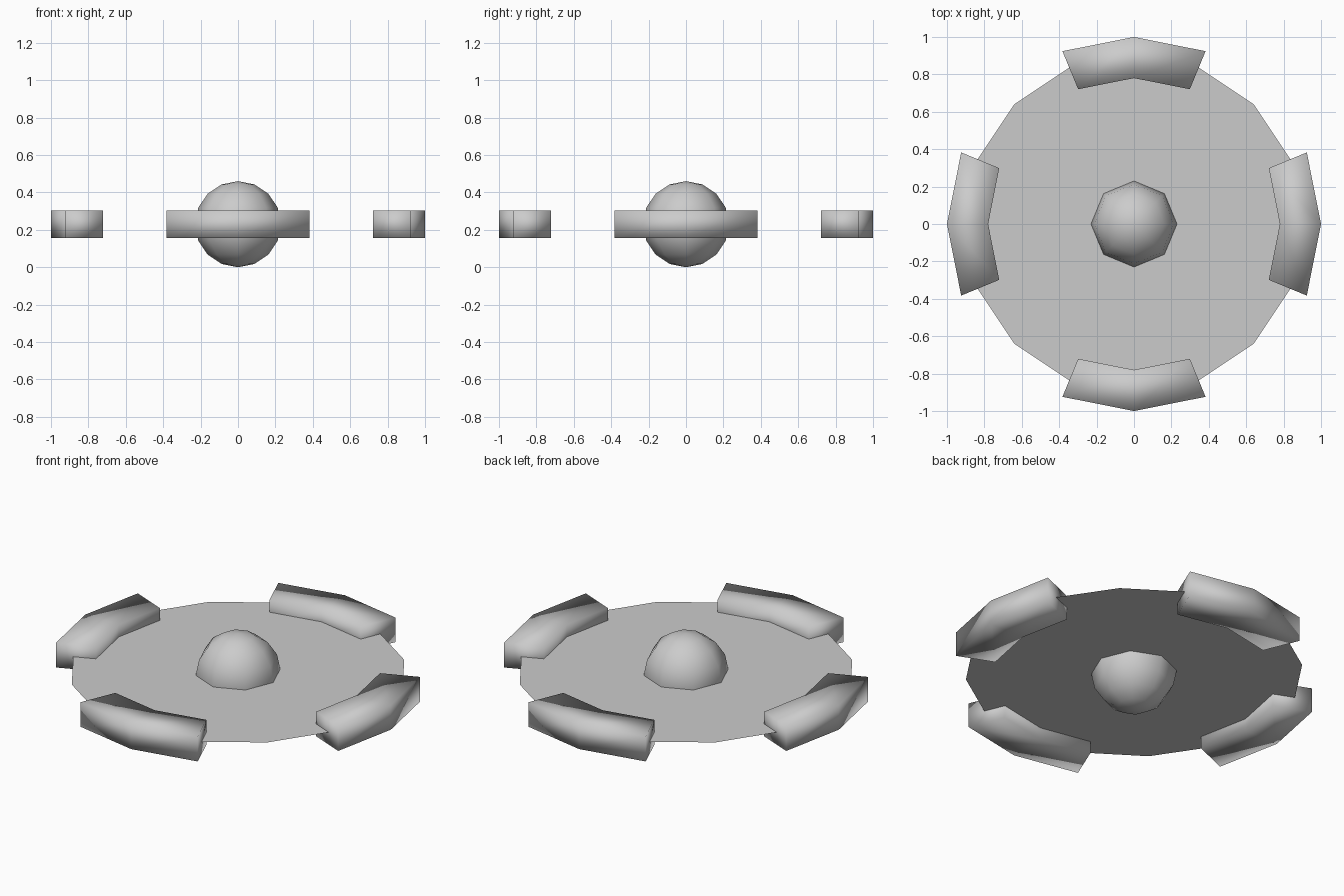
import bpy, bmesh, math

if "Cube" in bpy.data.objects:
    bpy.data.objects.remove(bpy.data.objects["Cube"])

CENTER_Z = 0.23


def make_object(name, bm, smooth):
    bmesh.ops.recalc_face_normals(bm, faces=bm.faces[:])
    for f in bm.faces:
        f.smooth = smooth
    mesh = bpy.data.meshes.new(name)
    bm.to_mesh(mesh)
    bm.free()
    obj = bpy.data.objects.new(name, mesh)
    bpy.context.collection.objects.link(obj)
    obj.location.z = CENTER_Z
    return obj


def rim_block(name, turn, inner=0.78, outer=1.0, half_height=0.073):
    # Two-section curved block: rectangles swept around the z axis
    bm = bmesh.new()
    rings = []
    for step in (-22.5, 0, 22.5):
        a = math.radians(turn + step)
        profile = ((inner, -half_height), (outer, -half_height),
                   (outer, half_height), (inner, half_height))
        rings.append([bm.verts.new((r * math.cos(a), r * math.sin(a), z)) for r, z in profile])
    for a, b in zip(rings, rings[1:]):
        for i in range(4):
            j = (i + 1) % 4
            bm.faces.new((a[i], a[j], b[j], b[i]))
    bm.faces.new(rings[0])
    bm.faces.new(rings[-1][::-1])
    return make_object(name, bm, True)


# Flat 16-sided disc
bm = bmesh.new()
bm.faces.new([bm.verts.new((0.905 * math.cos(i * math.pi / 8),
                            0.905 * math.sin(i * math.pi / 8), 0)) for i in range(16)])
make_object("disc", bm, False)

# Low-poly ball in the middle
bm = bmesh.new()
bmesh.ops.create_uvsphere(bm, u_segments=8, v_segments=8, radius=0.23)
make_object("center_ball", bm, True)

# Four blocks around the rim
for side, turn in (("right", 0), ("back", 90), ("left", 180), ("front", 270)):
    rim_block(side + "_rim_block", turn)
